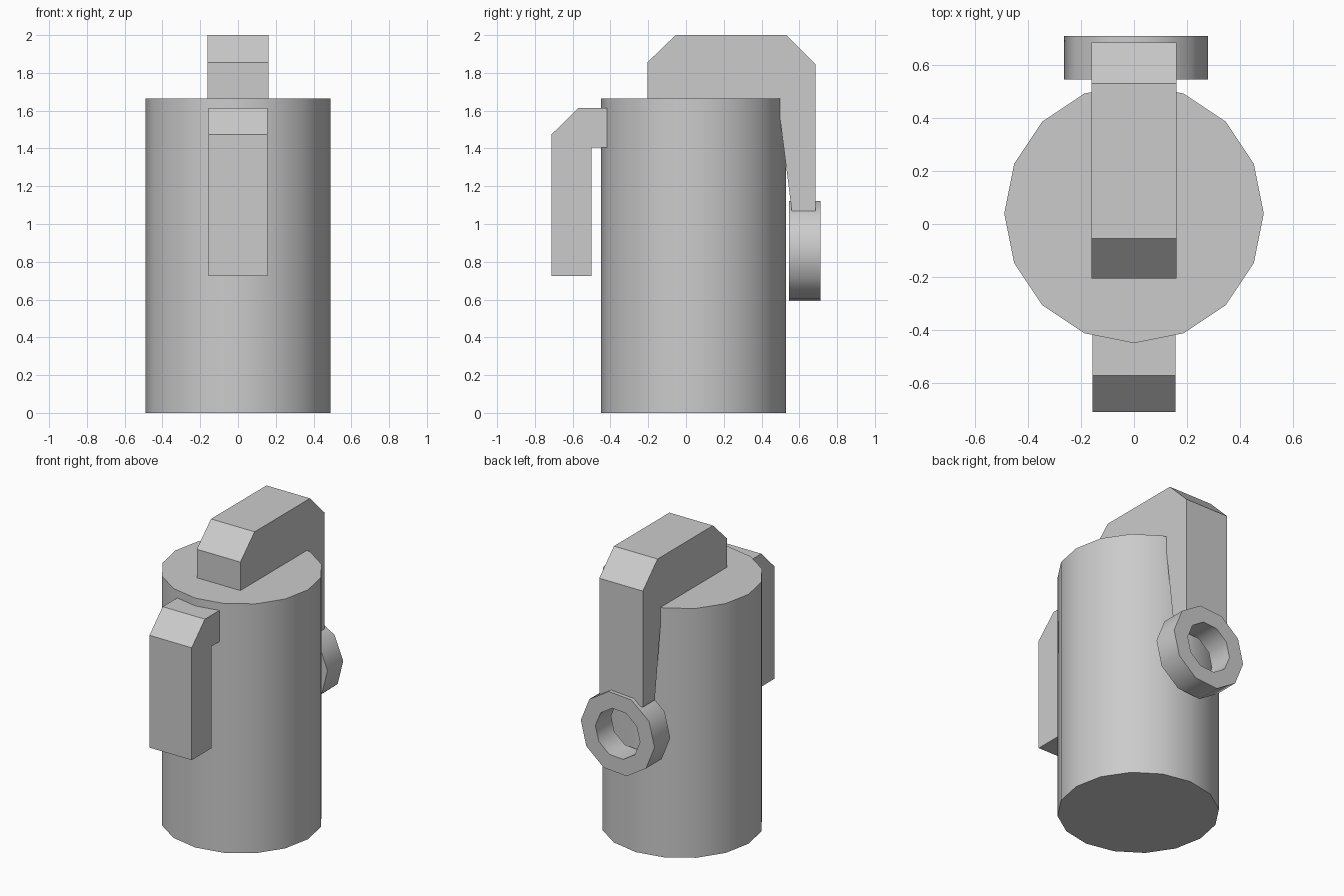
import bpy, bmesh, math

if "Cube" in bpy.data.objects:
    bpy.data.objects.remove(bpy.data.objects["Cube"])

grey = bpy.data.materials.new("plain grey")
grey.diffuse_color = (0.6, 0.6, 0.6, 1)
grey.use_nodes = True
grey.node_tree.nodes["Principled BSDF"].inputs["Base Color"].default_value = grey.diffuse_color


def finish(name, bm, smooth_angle=None):
    bmesh.ops.recalc_face_normals(bm, faces=bm.faces[:])
    mesh = bpy.data.meshes.new(name)
    bm.to_mesh(mesh)
    bm.free()
    mesh.materials.append(grey)
    obj = bpy.data.objects.new(name, mesh)
    bpy.context.collection.objects.link(obj)
    if smooth_angle:
        bpy.ops.object.select_all(action='DESELECT')
        obj.select_set(True)
        bpy.context.view_layer.objects.active = obj
        bpy.ops.object.shade_smooth_by_angle(angle=math.radians(smooth_angle))
    return obj


def extruded_profile(name, points, half_width):
    """Side outline in (y, z), extruded across x."""
    bm = bmesh.new()
    face = bm.faces.new([bm.verts.new((-half_width, y, z)) for y, z in points])
    ext = bmesh.ops.extrude_face_region(bm, geom=[face])
    moved = [v for v in ext["geom"] if isinstance(v, bmesh.types.BMVert)]
    bmesh.ops.translate(bm, verts=moved, vec=(2 * half_width, 0, 0))
    return finish(name, bm)


# Main cylinder, 16 sides
BODY_R, BODY_H, BODY_Y = 0.49, 1.665, 0.04
bm = bmesh.new()
bmesh.ops.create_cone(bm, cap_ends=True, segments=16, radius1=BODY_R,
                      radius2=BODY_R, depth=BODY_H)
bmesh.ops.translate(bm, verts=bm.verts, vec=(0, BODY_Y, BODY_H / 2))
finish("body", bm, 40)

# Lever bent over the top and down the back
extruded_profile("top_lever", [
    (-0.205, 1.66), (-0.205, 1.855), (-0.055, 2.0), (0.53, 2.0),
    (0.685, 1.845), (0.685, 1.07), (0.56, 1.07), (0.485, 1.66)], 0.161)

# Clip hanging from the front
extruded_profile("front_clip", [
    (-0.40, 1.613), (-0.572, 1.613), (-0.711, 1.475), (-0.711, 0.725),
    (-0.50, 0.725), (-0.50, 1.405), (-0.40, 1.405)], 0.156)

# Ten-sided pull ring at the end of the lever
bm = bmesh.new()
SIDES, TILT, RING_X, RING_Z = 10, math.radians(4), 0.007, 0.857
section = [(0.273, 0.545), (0.273, 0.711), (0.165, 0.711), (0.165, 0.545)]
loops = []
for i in range(SIDES):
    a = TILT + i * math.tau / SIDES
    loops.append([bm.verts.new((RING_X + r * math.cos(a), y,
                                RING_Z + r * math.sin(a))) for r, y in section])
for i in range(SIDES):
    p, q = loops[i], loops[(i + 1) % SIDES]
    for j in range(4):
        k = (j + 1) % 4
        bm.faces.new((p[j], p[k], q[k], q[j]))
finish("pull_ring", bm, 40)
